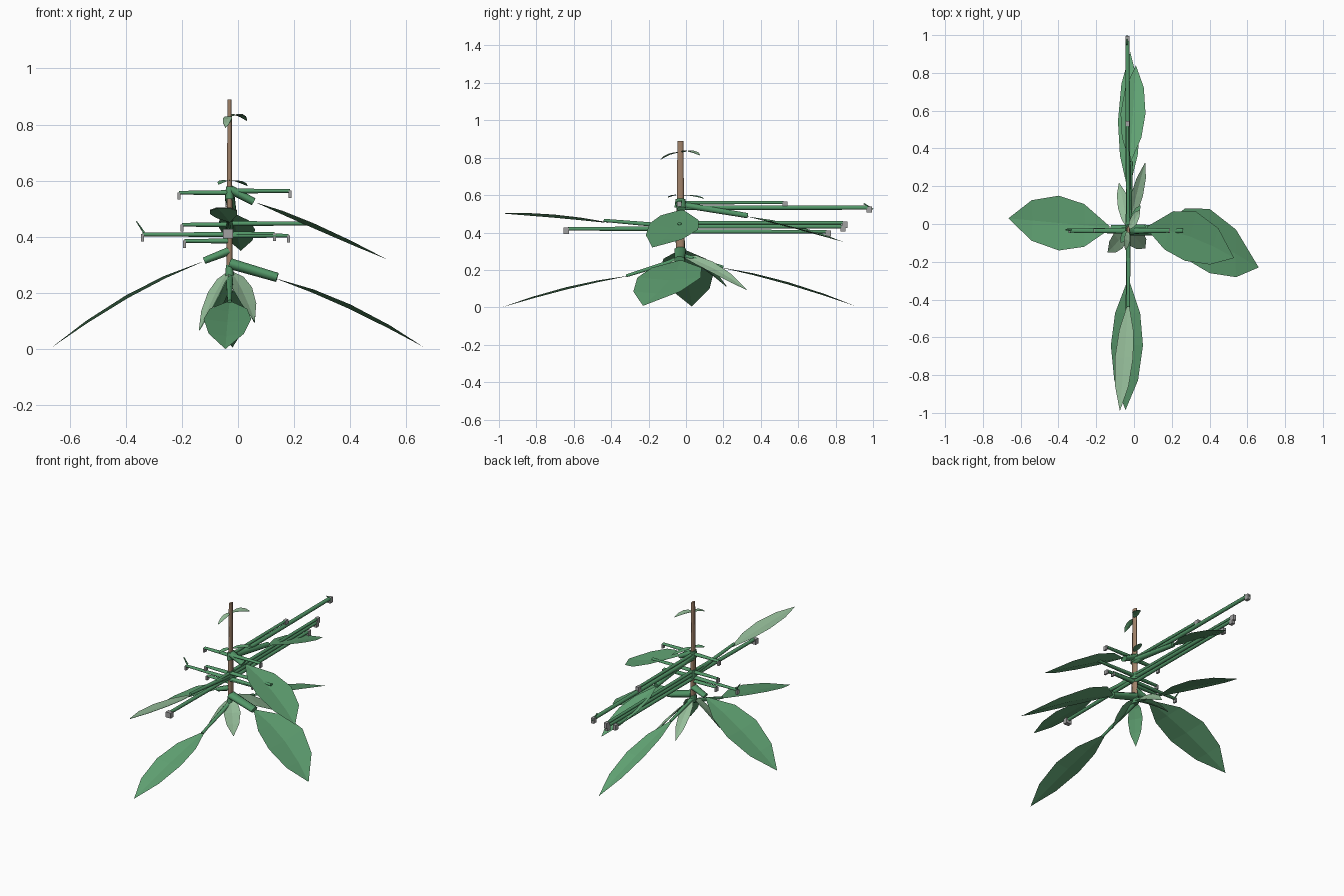
import bpy, bmesh, math
from mathutils import Vector

if "Cube" in bpy.data.objects:
    bpy.data.objects.remove(bpy.data.objects["Cube"])


def material(name, rgb):
    m = bpy.data.materials.new(name)
    m.diffuse_color = (*[(c / 255) ** 2.2 for c in rgb], 1)
    m.use_nodes = True
    m.node_tree.nodes["Principled BSDF"].inputs["Base Color"].default_value = m.diffuse_color
    return m


GREEN = material("leaf green", (98, 163, 116))
PALE = material("pale green", (148, 188, 152))
STALK = material("stalk green", (84, 150, 104))
BROWN = material("stem brown", (160, 130, 106))
GREY = material("clip grey", (160, 160, 160))


def finish(name, bm, mat, smooth=False):
    bmesh.ops.recalc_face_normals(bm, faces=bm.faces)
    for f in bm.faces:
        f.smooth = smooth and len(f.verts) == 4
    me = bpy.data.meshes.new(name)
    bm.to_mesh(me)
    bm.free()
    me.materials.append(mat)
    ob = bpy.data.objects.new(name, me)
    bpy.context.collection.objects.link(ob)
    return ob


def tube(name, a, b, ra, rb, mat, wide=1.0, sides=8):
    """Tapered stalk; wide stretches its section along y (only for stalks not along y)."""
    a, b = Vector(a), Vector(b)
    d = (b - a).normalized()
    u = d.cross((0, 1, 0)) if abs(d.y) < 0.7 else d.cross((0, 0, 1))
    u.normalize()
    v = d.cross(u)
    bm = bmesh.new()
    rings = []
    for p, r in ((a, ra), (b, rb)):
        ring = []
        for i in range(sides):
            t = 2 * math.pi * (i + 0.5) / sides
            ring.append(bm.verts.new(p + u * math.cos(t) * r + v * math.sin(t) * r * wide))
        rings.append(ring)
    for i in range(sides):
        j = (i + 1) % sides
        bm.faces.new((rings[0][i], rings[0][j], rings[1][j], rings[1][i]))
    bm.faces.new(rings[0])
    bm.faces.new(rings[1])
    for e in bm.edges:
        e.smooth = all(len(f.verts) == 4 for f in e.link_faces)
    return finish(name, bm, mat, True)


def box(name, centre, size, mat):
    bm = bmesh.new()
    bmesh.ops.create_cube(bm, size=1)
    for v in bm.verts:
        v.co = Vector(centre) + v.co * Vector(size)
    return finish(name, bm, mat)


PROFILE = ((0, 0.06), (0.25, 0.78), (0.5, 1.0), (0.77, 0.74), (1, 0))


def leaf(name, base, tip, side, bow, fold=0.01, mat=GREEN):
    """Blade folded along its midrib and bowed by (y, z); pale blades get a green underside."""
    base, tip, side = Vector(base), Vector(tip), Vector(side)
    n = (tip - base).cross(side).normalized()
    if n.z < 0:
        n = -n
    layers = [(name, 0, mat)]
    if mat == PALE:
        layers.append((name + "_underside", -0.003, GREEN))
    for label, drop, colour in layers:
        bm = bmesh.new()
        rows = []
        for t, w in PROFILE:
            mid = base.lerp(tip, t) + Vector((0, *bow)) * 4 * t * (1 - t) + n * drop
            if w == 0:
                rows.append([bm.verts.new(mid)])
            else:
                rows.append([bm.verts.new(mid + side * s * w - n * fold * w * (1 - abs(s)))
                             for s in (-1, 0, 1)])
        for p, q in zip(rows, rows[1:]):
            for i in range(2):
                end = (q[i + 1], q[i]) if len(q) == 3 else (q[0],)
                bm.faces.new((p[i], p[i + 1], *end))
        finish(label, bm, colour)


X, Y = -0.03, -0.03

# Main stem, wider front to back
tube("stem", (X, Y, 0.26), (X, Y, 0.89), 0.012, 0.008, BROWN, 2.1)
for z in (0.28, 0.44, 0.56):
    tube("stem_node", (X, Y, z - 0.025), (X, Y, z + 0.02), 0.017, 0.014, STALK, 2)

# Large leaves: base, tip, half-width vector, bow, fold
leaf("right_lower_leaf", (0.14, -0.03, 0.25), (0.66, -0.23, 0.008), (0, 0.17, 0), (0.04, 0.03), 0.016)
leaf("right_upper_leaf", (0.07, -0.02, 0.52), (0.53, -0.18, 0.32), (0.03, 0.13, -0.016), (0.035, 0.012), 0.014)
leaf("left_leaf", (-0.13, -0.02, 0.31), (-0.665, 0.03, 0.005), (0, 0.145, 0), (0, 0.035), 0.012)
leaf("front_lower_leaf", (-0.03, -0.30, 0.17), (-0.045, -0.985, 0.0), (0.085, 0, 0), (0, 0.022), 0.012)
leaf("front_upper_leaf", (-0.03, -0.42, 0.455), (-0.075, -0.99, 0.505), (0.048, 0, 0.006), (0, 0.01), 0.008, PALE)
leaf("back_lower_leaf", (-0.03, 0.18, 0.215), (-0.02, 0.91, 0.005), (0.06, 0, 0), (0, 0.025), 0.012)
leaf("back_upper_leaf", (-0.02, 0.33, 0.485), (0.01, 0.84, 0.35), (0.066, 0, -0.006), (0, 0.015), 0.012)

# Leaf stalks
tube("right_lower_stalk", (X, Y, 0.305), (0.14, -0.035, 0.255), 0.021, 0.018, STALK, 1.6)
tube("right_upper_stalk", (X, Y, 0.57), (0.055, -0.025, 0.525), 0.017, 0.015, STALK, 1.7)
tube("left_stalk", (X, Y, 0.35), (-0.12, -0.025, 0.315), 0.016, 0.013, STALK, 1.7)
tube("front_lower_stalk", (X, Y, 0.26), (X, -0.32, 0.168), 0.014, 0.008, STALK)
tube("front_upper_stalk", (X, Y, 0.43), (X, -0.44, 0.465), 0.014, 0.009, STALK)
tube("back_lower_stalk", (X, Y, 0.28), (X, 0.20, 0.215), 0.014, 0.008, STALK)
tube("back_upper_stalk", (X, Y, 0.55), (-0.02, 0.33, 0.49), 0.018, 0.015, STALK)

# Small drooping leaves around the base of the stem
leaf("base_leaf_front_left", (X, Y, 0.28), (-0.14, -0.15, 0.065), (0.022, -0.04, 0), (0, 0.03), 0.006, PALE)
leaf("base_leaf_front_right", (X, Y, 0.28), (0.06, -0.13, 0.10), (0.035, 0.035, 0), (0, 0.03), 0.006, PALE)
leaf("base_leaf_back_right", (X, Y, 0.28), (0.06, 0.325, 0.095), (0.032, 0.0, -0.03), (0, 0.025), 0.006, PALE)
leaf("base_leaf_back_left", (X, Y, 0.28), (-0.08, 0.22, 0.11), (0.03, 0.01, 0.01), (0, 0.03), 0.006, PALE)

# Tiny leaves on the upper stem
leaf("crown_leaf", (X, Y, 0.83), (0.033, 0.075, 0.815), (0.014, -0.02, 0), (0, 0.015), 0.003, PALE)
leaf("crown_leaf", (X, Y, 0.83), (-0.045, -0.14, 0.79), (0.016, -0.006, 0), (0, 0.012), 0.003, PALE)
leaf("crown_leaf", (X, Y, 0.60), (0.035, 0.10, 0.58), (0.014, -0.02, 0), (0, 0.008), 0.003)
leaf("crown_leaf", (X, Y, 0.60), (-0.07, -0.10, 0.585), (0.016, -0.012, 0), (0, 0.008), 0.003)

# Side rods along x: end x, height
for x, z in ((-0.21, 0.557), (0.185, 0.563), (0.26, 0.447), (-0.20, 0.443),
             (-0.34, 0.408), (0.13, 0.41), (-0.19, 0.385), (0.18, 0.404)):
    tube("side_rod", (X, Y - 0.005, z), (x, Y - 0.005, z), 0.010, 0.007, STALK, 1.7)
    if x != 0.26:
        box("side_clip", (x, Y - 0.005, z - 0.012), (0.011, 0.024, 0.026), GREY)
tube("side_spike", (-0.335, Y, 0.415), (-0.362, Y, 0.455), 0.004, 0.002, STALK, 2)

# Long rods along y: end y, height, radius
for y, z, r in ((0.52, 0.56, 0.009), (0.97, 0.533, 0.012), (0.84, 0.452, 0.009),
                (0.83, 0.432, 0.011), (0.75, 0.405, 0.010), (-0.63, 0.42, 0.011)):
    tube("long_rod", (X, Y, z), (X - 0.005, y, z), r * 1.15, r, STALK)
    s = math.copysign(0.01, y)
    width = 0.036 if y < 0 else 0.02
    box("long_clip", (X - 0.005, y + s, z - 0.01), (width, 0.028, 0.034), GREY)
tube("front_short_rod", (X, Y, 0.447), (X, -0.18, 0.447), 0.010, 0.009, STALK)
tube("long_spike", (X - 0.008, 0.95, 0.555), (X - 0.008, 1.0, 0.525), 0.004, 0.003, STALK)
